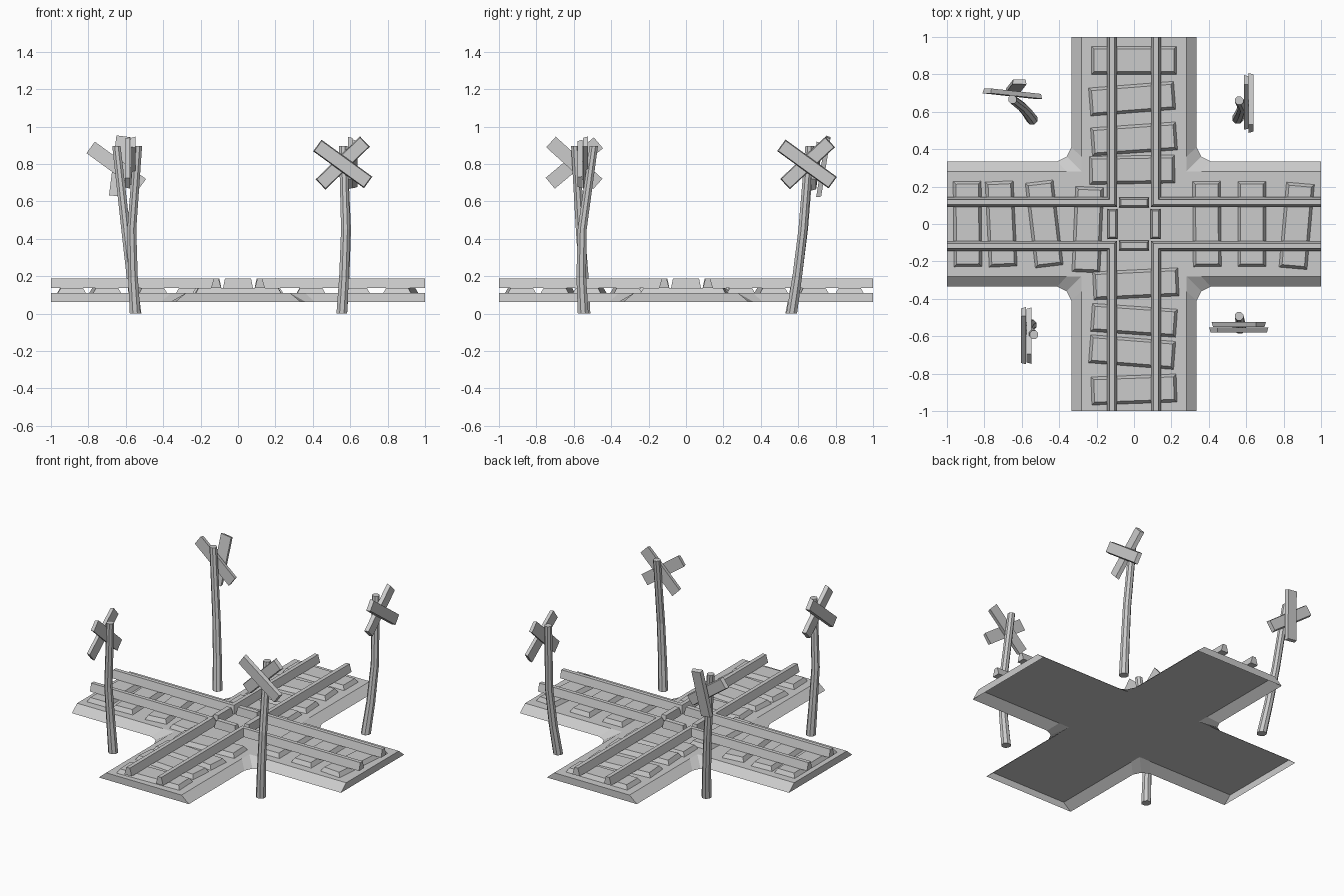
import bpy, math
from mathutils import Matrix, Vector

if "Cube" in bpy.data.objects:
    bpy.data.objects.remove(bpy.data.objects["Cube"])

grey = bpy.data.materials.new("plain_grey")
grey.diffuse_color = (0.6, 0.6, 0.6, 1)
grey.use_nodes = True
grey.node_tree.nodes["Principled BSDF"].inputs["Base Color"].default_value = grey.diffuse_color
R = math.radians


def make(name, verts, faces, matrix=Matrix()):
    me = bpy.data.meshes.new(name)
    me.from_pydata([matrix @ Vector(v) for v in verts], [], faces)
    me.materials.append(grey)
    ob = bpy.data.objects.new(name, me)
    bpy.context.collection.objects.link(ob)
    return ob


def loft(name, rings, matrix=Matrix(), bottom=True):
    """Shell through equal-sized counter-clockwise rings, bottom to top."""
    n = len(rings[0])
    faces = [tuple(range((len(rings) - 1) * n, len(rings) * n))]
    if bottom:
        faces.append(tuple(range(n))[::-1])
    for k in range(len(rings) - 1):
        for i in range(n):
            j = (i + 1) % n
            faces.append((k * n + i, k * n + j, (k + 1) * n + j, (k + 1) * n + i))
    return make(name, [v for r in rings for v in r], faces, matrix)


def slab(name, hx, hy, z0, z1, inset, matrix, bottom=True):
    """Box whose top is smaller than its bottom."""
    def rect(a, b, z):
        return [(-a, -b, z), (a, -b, z), (a, b, z), (-a, b, z)]
    return loft(name, [rect(hx, hy, z0), rect(hx - inset, hy - inset, z1)], matrix, bottom)


# heights of the layers
BED0, BED1, TIE, RAIL = 0.063, 0.109, 0.136, 0.187


# gravel bed: hollow cross, open below, with sloped flanks and cut inner corners
def bed_ring(w, corner, z):
    return [Matrix.Rotation(R(90 * q), 3, 'Z') @ Vector((x, y, z))
            for q in range(4) for x, y in [(1, w)] + corner + [(w, 1)]]


loft("gravel_bed", [
    bed_ring(0.335, [(0.41, 0.335), (0.36, 0.36), (0.335, 0.41)], BED0),
    bed_ring(0.28, [(0.36, 0.28), (0.28, 0.28), (0.28, 0.36)], BED1)], bottom=False)

# sleepers: x, y, turn in degrees (long side across each track)
across_x = [(-0.89, 0, 0.5), (-0.71, 0, 2.7), (-0.48, 0, 6.8), (-0.247, -0.03, -2.5),
            (0.39, 0, 0.5), (0.63, 0, 0), (0.87, -0.01, -5)]
across_y = [(0, 0.875, 0), (-0.01, 0.67, 4.5), (0, 0.455, 4), (-0.01, 0.29, 1),
            (0.01, -0.32, 2.7), (0, -0.515, -4), (-0.01, -0.685, -4.5), (0, -0.885, 2)]
for base, items in ((90, across_x), (0, across_y)):
    for x, y, a in items:
        slab("sleeper", 0.228, 0.075, BED1, TIE, 0.015,
             Matrix.Translation((x, y, 0)) @ Matrix.Rotation(R(a + base), 4, 'Z'), False)

# rails: a mitred L in each quadrant, plus short bars in the middle
profile = [(-0.027, TIE), (0.027, TIE), (0.013, RAIL), (-0.013, RAIL)]
c = 0.117
for q in range(4):
    turn = Matrix.Rotation(R(90 * q), 4, 'Z')
    loft("corner_rail", [
        [(1, c + d, z) for d, z in profile],
        [(c + d, c + d, z) for d, z in profile],
        [(c + d, 1, z) for d, z in profile]], turn)
    slab("centre_rail", 0.08, 0.026, TIE, RAIL, 0.01,
         turn @ Matrix.Translation((0, c - 0.002, 0)))


# crossing signs: bent eight-sided post and two crossed planks
def post(path):
    rings = []
    for (x, y, z), r in zip(path, (0.031, 0.028, 0.026, 0.024)):
        rings.append([(x + r * math.cos(R(45 * i + 22.5)),
                       y + r * math.sin(R(45 * i + 22.5)), z) for i in range(8)])
    loft("sign_post", rings)


def plank(centre, yaw, tilt, half, pitch=0):
    slab("sign_plank", half, 0.038, -0.013, 0.013, 0.005,
         Matrix.Translation(centre) @ Matrix.Rotation(R(yaw), 4, 'Z')
         @ Matrix.Rotation(R(90 + pitch), 4, 'X') @ Matrix.Rotation(R(tilt), 4, 'Z'))


# front right
post([(0.555, -0.55, 0), (0.567, -0.56, 0.2), (0.575, -0.555, 0.45), (0.562, -0.493, 0.895)])
plank((0.56, -0.566, 0.8), 0, -36, 0.168)
plank((0.56, -0.537, 0.805), 0, 44, 0.165)
# front left
post([(-0.55, -0.54, 0), (-0.562, -0.547, 0.2), (-0.568, -0.565, 0.45), (-0.535, -0.592, 0.895)])
plank((-0.59, -0.597, 0.805), -90, -40, 0.168)
plank((-0.562, -0.597, 0.805), -90, 42, 0.168)
# back right
post([(0.555, 0.565, 0), (0.57, 0.595, 0.2), (0.58, 0.625, 0.45), (0.562, 0.66, 0.895)])
plank((0.625, 0.647, 0.8), 90, -36, 0.17)
plank((0.6, 0.65, 0.805), 90, 43, 0.165)
# back left
post([(-0.545, 0.56, 0), (-0.57, 0.595, 0.2), (-0.6, 0.628, 0.45), (-0.65, 0.666, 0.895)])
plank((-0.65, 0.697, 0.788), 176, 36, 0.17, 3)
plank((-0.632, 0.735, 0.786), 180, 97, 0.163, 9)
